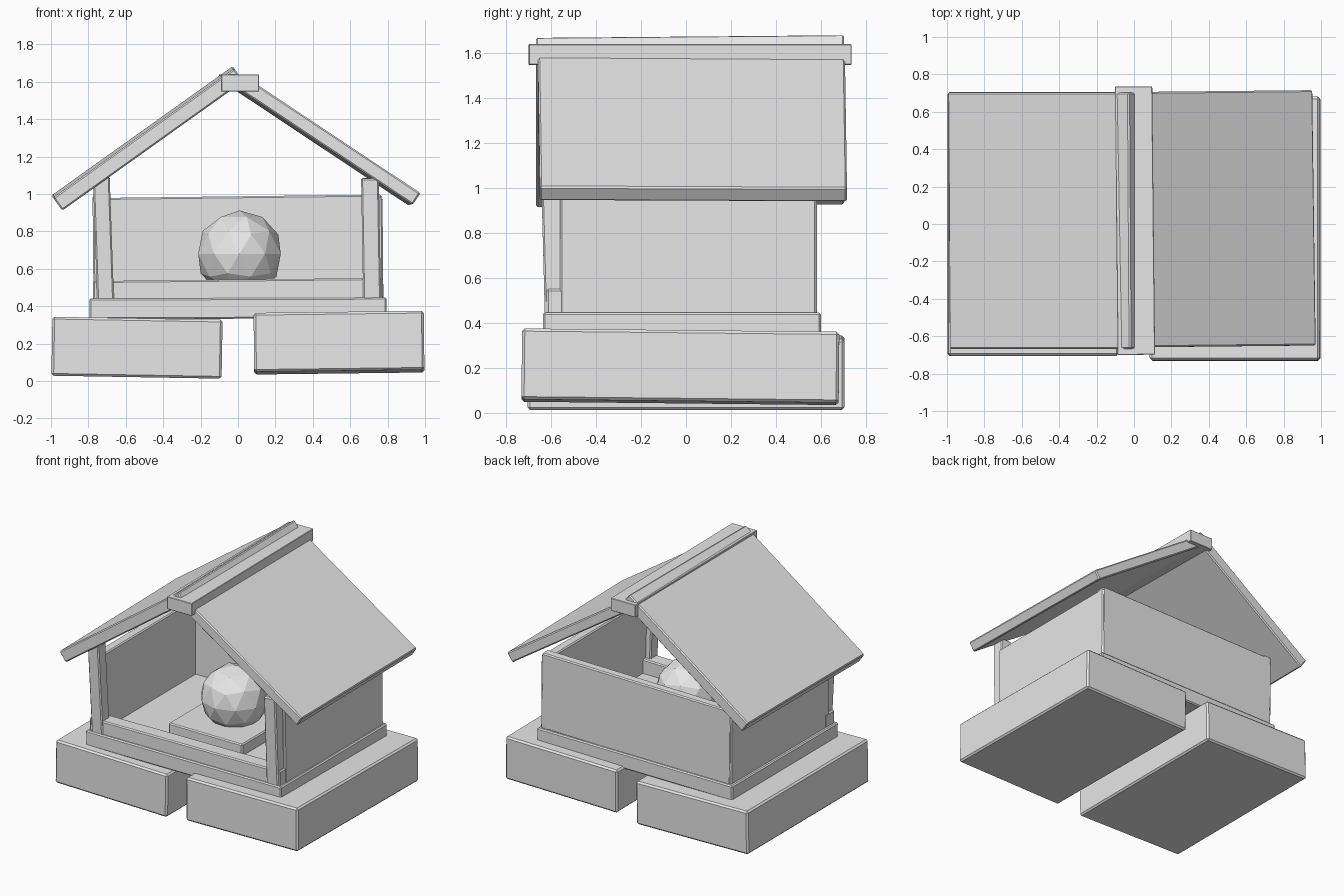
import bpy
from math import radians

cube = bpy.data.objects.get("Cube")
if cube:
    bpy.data.objects.remove(cube, do_unlink=True)

grey = bpy.data.materials.new("plain_grey")
grey.use_nodes = True
GREY = (0.8, 0.8, 0.8, 1)
grey.diffuse_color = GREY
grey.node_tree.nodes["Principled BSDF"].inputs["Base Color"].default_value = GREY


def box(name, centre, size, tilt=(0, 0, 0), bevel=0.008):
    """Plank or block with chamfered edges, slightly crooked by tilt degrees."""
    bpy.ops.mesh.primitive_cube_add(size=1, location=centre)
    ob = bpy.context.object
    ob.name = name
    ob.scale = size
    bpy.ops.object.transform_apply(location=False, rotation=False, scale=True)
    ob.rotation_euler = [radians(a) for a in tilt]
    mod = ob.modifiers.new("chamfer", "BEVEL")
    mod.width = bevel
    mod.segments = 1
    ob.data.materials.append(grey)
    return ob


# Two foundation blocks with a gap between them
box("right_foundation", (-0.54, 0, 0.178), (0.91, 1.41, 0.315), (0, 1, 0), 0.012)
box("left_foundation", (0.54, -0.025, 0.205), (0.91, 1.41, 0.315), (-0.6, -0.7, 0), 0.012)

# Floor, front rail and the plate under the ball
box("floor", (0, -0.018, 0.388), (1.59, 1.235, 0.11), (0, -0.2, 0))
box("front_rail", (0, -0.565, 0.44), (1.55, 0.11, 0.205), (0, -0.6, 0))
box("plate", (0, -0.08, 0.485), (0.6, 0.6, 0.09))

# Walls
box("back_wall", (0, 0.547, 0.71), (1.54, 0.07, 0.555), (0, -0.7, 0))
box("right_wall", (-0.74, 0.01, 0.70), (0.07, 1.14, 0.58), (0, -0.5, 0))
box("left_wall", (0.74, 0.01, 0.70), (0.07, 1.14, 0.56), (0, -0.5, 0))

# Front posts
box("right_post", (-0.718, -0.59, 0.72), (0.09, 0.09, 0.74), (1.5, -2, 0))
box("left_post", (0.712, -0.59, 0.72), (0.095, 0.09, 0.73), (1.5, -1, 0))

# Sloping roof slabs and ridge cap
box("right_roof", (-0.484, 0.018, 1.297), (1.19, 1.37, 0.085), (0.6, -35.5, 0))
box("left_roof", (0.475, 0.028, 1.283), (1.13, 1.365, 0.075), (-0.3, 33.6, 0.6))
box("ridge_cap", (0.005, 0.018, 1.593), (0.2, 1.435, 0.092), (0, 0, 0.6), 0.003)

# Faceted ball
bpy.ops.mesh.primitive_ico_sphere_add(subdivisions=2, radius=0.232, location=(0.008, -0.05, 0.68))
ball = bpy.context.object
ball.name = "ball"
ball.data.materials.append(grey)
